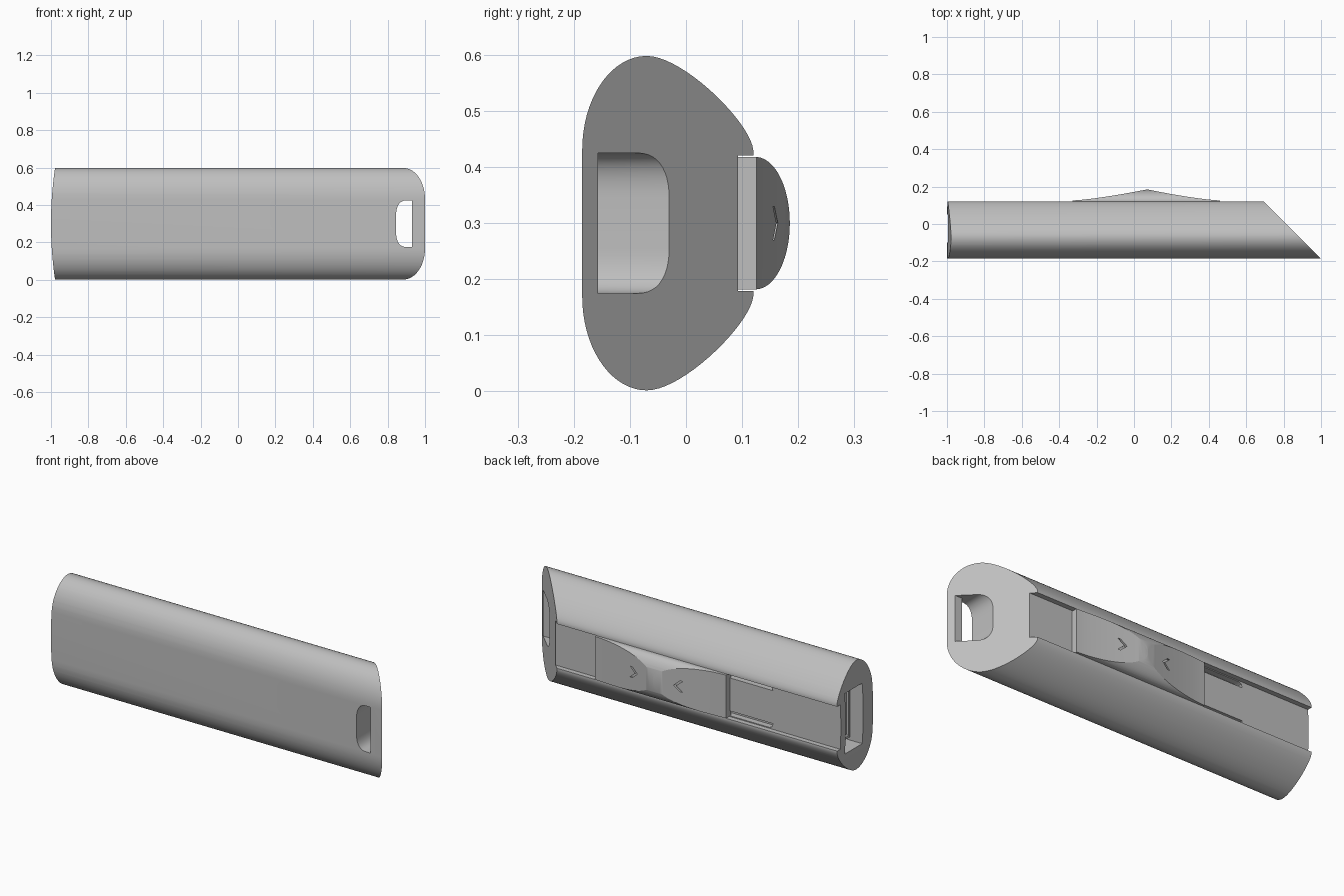
import bpy, bmesh, math
from mathutils import Vector
from mathutils.geometry import interpolate_bezier

cube = bpy.data.objects.get("Cube")
if cube:
    bpy.data.objects.remove(cube, do_unlink=True)

grey = bpy.data.materials.new("plain grey")
grey.use_nodes = True
grey.diffuse_color = (0.52, 0.52, 0.52, 1)
grey.node_tree.nodes["Principled BSDF"].inputs["Base Color"].default_value = grey.diffuse_color

MID = 0.3  # height of the symmetry plane


def prism(name, pts, axis, lo, hi):
    """Extrude a closed 2D outline along one axis."""
    place = {"x": lambda p, d: (d, p[0], p[1]),
             "y": lambda p, d: (p[0], d, p[1]),
             "z": lambda p, d: (p[0], p[1], d)}[axis]
    bm = bmesh.new()
    rings = [[bm.verts.new(place(p, d)) for p in pts] for d in (lo, hi)]
    n = len(pts)
    for i in range(n):
        j = (i + 1) % n
        bm.faces.new((rings[0][i], rings[0][j], rings[1][j], rings[1][i]))
    bm.faces.new(rings[0])
    bm.faces.new(rings[1])
    bmesh.ops.recalc_face_normals(bm, faces=bm.faces)
    mesh = bpy.data.meshes.new(name)
    bm.to_mesh(mesh)
    bm.free()
    mesh.materials.append(grey)
    obj = bpy.data.objects.new(name, mesh)
    bpy.context.collection.objects.link(obj)
    return obj


def box(name, x, y, z):
    return prism(name, [(x[0], y[0]), (x[1], y[0]), (x[1], y[1]), (x[0], y[1])], "z", *z)


def combine(obj, tool, operation="DIFFERENCE"):
    """Apply a boolean and drop the cutter."""
    mod = obj.modifiers.new("cut", "BOOLEAN")
    mod.object, mod.operation, mod.solver = tool, operation, "EXACT"
    graph = bpy.context.evaluated_depsgraph_get()
    mesh = bpy.data.meshes.new_from_object(obj.evaluated_get(graph))
    obj.modifiers.clear()
    obj.data = mesh
    bpy.data.objects.remove(tool, do_unlink=True)


def bezier(points, count):
    return [tuple(p)[:2] for p in interpolate_bezier(*[Vector((a, b, 0)) for a, b in points], count)]


def mirrored(half):
    """Close an upper half outline with its reflection below the middle."""
    return half + [(a, 2 * MID - b) for a, b in reversed(half)]


def smooth(obj, angle=30):
    bpy.ops.object.select_all(action="DESELECT")
    obj.select_set(True)
    bpy.context.view_layer.objects.active = obj
    bpy.ops.object.shade_smooth_by_angle(angle=math.radians(angle))


# Body: flat front, rounded shoulders, tapering back
front = bezier([(-0.185, 0.43), (-0.185, 0.524), (-0.133, 0.598), (-0.07, 0.598)], 18)
back = bezier([(-0.07, 0.598), (-0.005, 0.598), (0.115, 0.48), (0.12, 0.43)], 20)
body = prism("body", mirrored(front + back[1:]), "x", -1.1, 1.1)

# Bowed left end and slanted right end
bow = [(-1 + 0.025 * (i / 10) ** 2, MID + 0.032 * i) for i in range(-10, 11)]
combine(body, prism("end_shape", bow + [(1.2, 0.7), (1.2, -0.1)], "y", -0.5, 0.5), "INTERSECT")
combine(body, prism("slant", [(0.515, 0.3), (1.115, -0.3), (1.5, -0.3), (1.5, 0.3)], "z", -0.5, 1))

# Slider channel along the back with a guide slit by each wall
combine(body, box("channel", (-1.2, 1.2), (0.093, 0.3), (0.179, 0.421)))
for s in (-1, 1):
    edge, inner = MID + s * 0.116, MID + s * 0.09
    slit = [(-0.2, edge), (-0.57, edge), (-0.585, MID + s * 0.108), (-0.59, inner), (-0.2, inner)]
    combine(body, prism("slit", slit, "y", 0.06, 0.11))

# Lanyard hole: rounded through the front, running out of the slanted face
corner = bezier([(0.845, 0.345), (0.845, 0.395), (0.865, 0.425), (0.9, 0.425)], 12)
combine(body, prism("loop_hole", mirrored([(0.93, 0.425)] + corner[::-1]), "y", -0.3, 0.3))
combine(body, box("loop_relief", (0.91, 1.2), (-0.157, 0.02), (0.175, 0.425)))

# Socket for the retracted plug
combine(body, box("socket", (-1.2, -0.4), (-0.1, 0.05), (0.135, 0.465)))
smooth(body)

# Plug: hollow sleeve, tongue and contacts inside the socket
plug = box("plug_sleeve", (-0.93, -0.39), (-0.085, 0.035), (0.16, 0.44))
combine(plug, box("plug_bore", (-1.2, -0.5), (-0.075, 0.025), (0.172, 0.428)))
box("plug_tongue", (-0.92, -0.49), (-0.07, -0.03), (0.18, 0.42))
for i in range(4):
    z = MID + (i - 1.5) * 0.055
    box("plug_contact", (-0.91, -0.6), (-0.031, -0.026), (z - 0.015, z + 0.015))

# Slider: crowned bar with two concave thumb scoops meeting at a ridge
crown = [(0.124 + 0.061 * math.sin(a), MID + 0.118 * math.cos(a))
         for a in (math.pi * i / 40 for i in range(41))]
slider = prism("slider", [(0.085, MID + 0.118)] + crown + [(0.085, MID - 0.118)], "x", -0.4, 0.55)
RIDGE = 0.07


def scoop(end, count=16):
    return [(end + (RIDGE - end) * i / count, 0.126 + 0.059 * (i / count) ** 1.35)
            for i in range(count + 1)]


outline = [(-0.33, 0.05)] + scoop(-0.33) + scoop(0.46)[-2::-1] + [(0.46, 0.05)]
combine(slider, prism("scoops", outline, "z", 0, 0.6), "INTERSECT")

# Engraved chevrons pointing at the ridge
for s in (-1, 1):
    tip, tail, w = RIDGE + s * 0.11, RIDGE + s * 0.145, s * 0.014
    arrow = [(tip, MID), (tail, MID + 0.03), (tail + w, MID + 0.03),
             (tip + w, MID), (tail + w, MID - 0.03), (tail, MID - 0.03)]
    combine(slider, prism("chevron", arrow, "y", 0.148, 0.3))
smooth(slider, 20)
